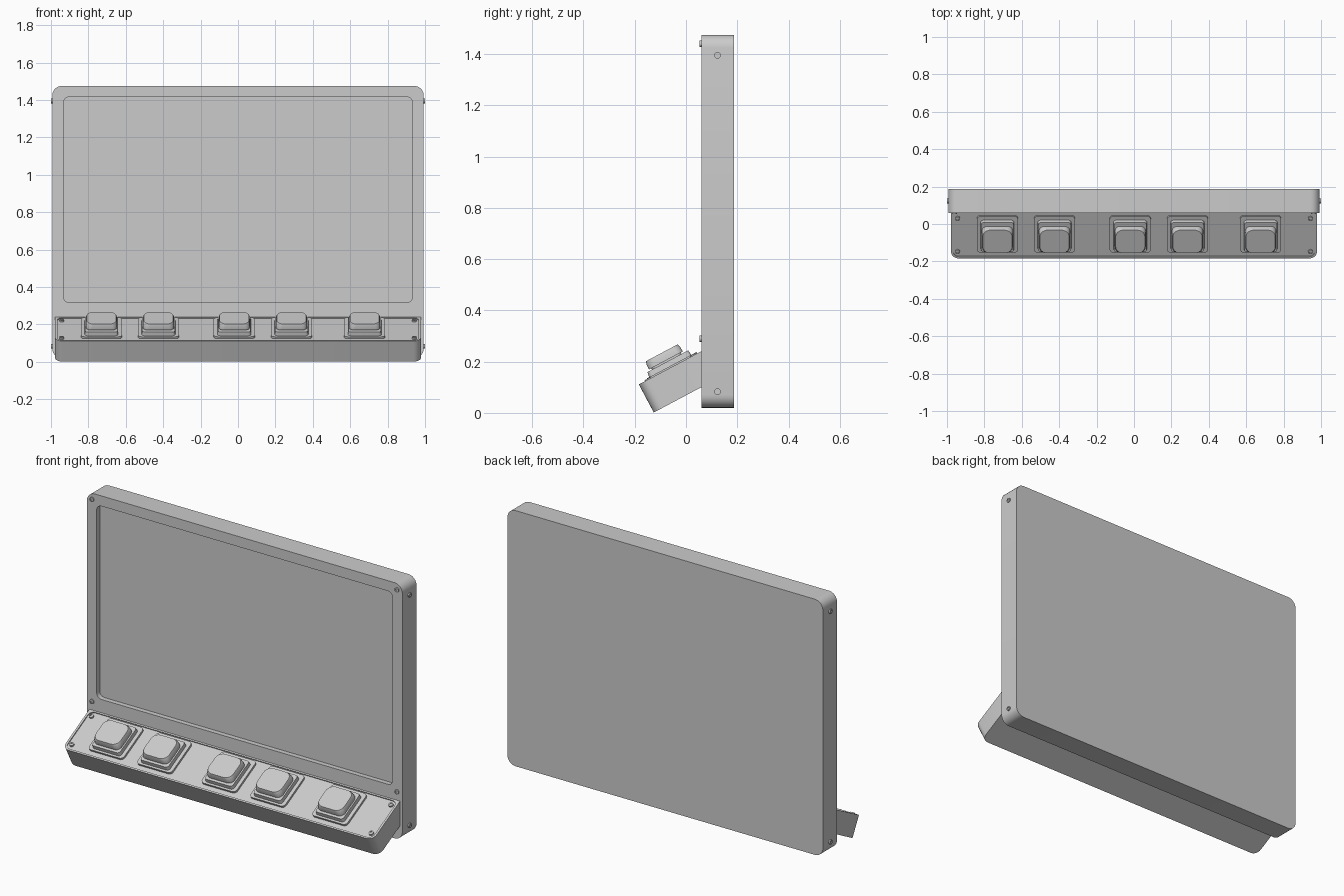
import bpy, bmesh, math
from mathutils import Matrix, Vector

cube = bpy.data.objects.get("Cube")
if cube:
    bpy.data.objects.remove(cube, do_unlink=True)

grey = bpy.data.materials.new("light_grey")
grey.use_nodes = True
grey.diffuse_color = (0.6, 0.6, 0.6, 1)
grey.node_tree.nodes["Principled BSDF"].inputs["Base Color"].default_value = (0.6, 0.6, 0.6, 1)


def rounded_rect(cx, cy, w, h, r, steps=6):
    """Outline points of a rounded rectangle, counter-clockwise."""
    pts = []
    for k, (sx, sy) in enumerate([(1, 1), (-1, 1), (-1, -1), (1, -1)]):
        for i in range(steps + 1):
            a = math.pi / 2 * (k + i / steps)
            pts.append((cx + sx * (w / 2 - r) + r * math.cos(a),
                        cy + sy * (h / 2 - r) + r * math.sin(a)))
    return pts


def loft(name, frame, rings):
    """Skin a stack of rounded rectangles (cx, cy, w, h, r, height)."""
    bm = bmesh.new()
    loops = [[bm.verts.new((x, y, z)) for x, y in rounded_rect(*rect)]
             for *rect, z in rings]
    for a, b in zip(loops, loops[1:]):
        for i in range(len(a)):
            j = (i + 1) % len(a)
            bm.faces.new((a[i], a[j], b[j], b[i]))
    bm.faces.new(loops[0][::-1])
    bm.faces.new(loops[-1])
    bmesh.ops.recalc_face_normals(bm, faces=bm.faces[:])
    bm.transform(frame)
    mesh = bpy.data.meshes.new(name)
    bm.to_mesh(mesh)
    bm.free()
    mesh.materials.append(grey)
    ob = bpy.data.objects.new(name, mesh)
    bpy.context.collection.objects.link(ob)
    bpy.ops.object.select_all(action='DESELECT')
    ob.select_set(True)
    bpy.context.view_layer.objects.active = ob
    bpy.ops.object.shade_smooth_by_angle()
    return ob


def screw(name, frame, x, y, base, height):
    """Round screw head with a small socket."""
    d, top = 0.025, base + height
    loft(name, frame, [(x, y, d, d, d / 2 - 0.0005, base),
                       (x, y, d, d, d / 2 - 0.0005, top),
                       (x, y, d / 2, d / 2, d / 4 - 0.0005, top),
                       (x, y, d / 2, d / 2, d / 4 - 0.0005, top - 0.004)])


# Upright housing with a recessed screen, facing the front
upright = Matrix.Rotation(math.radians(90), 4, 'X')
case = (0, 0.7475, 1.986, 1.455, 0.05)
screen = (0, 0.8665, 1.864, 1.10, 0.03)
loft("screen_housing", upright, [case + (-0.187,), case + (-0.06,),
                                 screen + (-0.06,), screen + (-0.088,)])

# Sloping control panel with a thin rim round its sunken top plate
slope = Matrix.Translation((0, -0.184, 0.111)) @ Matrix.Rotation(math.radians(28), 4, 'X')
panel = (0, 0.165, 1.956, 0.33, 0.04)
plate = (0, 0.139, 1.932, 0.258, 0.03)
loft("control_panel", slope, [panel + (-0.124,), panel + (0,),
                              plate + (0,), plate + (-0.006,)])

# Five push buttons: base plate, collar, stem and cap
for n, x in enumerate([-0.73, -0.425, -0.02, 0.286, 0.677], 1):
    loft(f"button_base_{n}", slope, [(x, 0.148, 0.22, 0.22, 0.02, -0.008),
                                     (x, 0.148, 0.22, 0.22, 0.02, 0.006)])
    loft(f"button_collar_{n}", slope, [(x, 0.142, 0.18, 0.186, 0.015, 0.004),
                                       (x, 0.142, 0.174, 0.18, 0.015, 0.027)])
    loft(f"button_stem_{n}", slope, [(x, 0.138, 0.14, 0.13, 0.02, 0.025),
                                     (x, 0.138, 0.14, 0.13, 0.02, 0.036)])
    loft(f"button_cap_{n}", slope, [(x, 0.137, 0.166, 0.15, 0.03, 0.033),
                                    (x, 0.137, 0.164, 0.148, 0.035, 0.055),
                                    (x, 0.137, 0.156, 0.14, 0.04, 0.067)])

# Screws on the panel, housing front and housing sides
for side, sx in (("left", 1), ("right", -1)):
    for level, u, front_z, side_z in (("lower", 0.04, 0.29, 0.083),
                                      ("upper", 0.24, 1.44, 1.395)):
        screw(f"panel_screw_{side}_{level}", slope, sx * 0.943, u, -0.008, 0.012)
        screw(f"front_screw_{side}_{level}", upright, sx * 0.96, front_z, -0.062, 0.009)
        sideways = (Matrix.Translation((sx * 0.993, 0.123, side_z))
                    @ Matrix.Rotation(sx * math.radians(90), 4, 'Y'))
        screw(f"side_screw_{side}_{level}", sideways, 0, 0, -0.004, 0.011)
